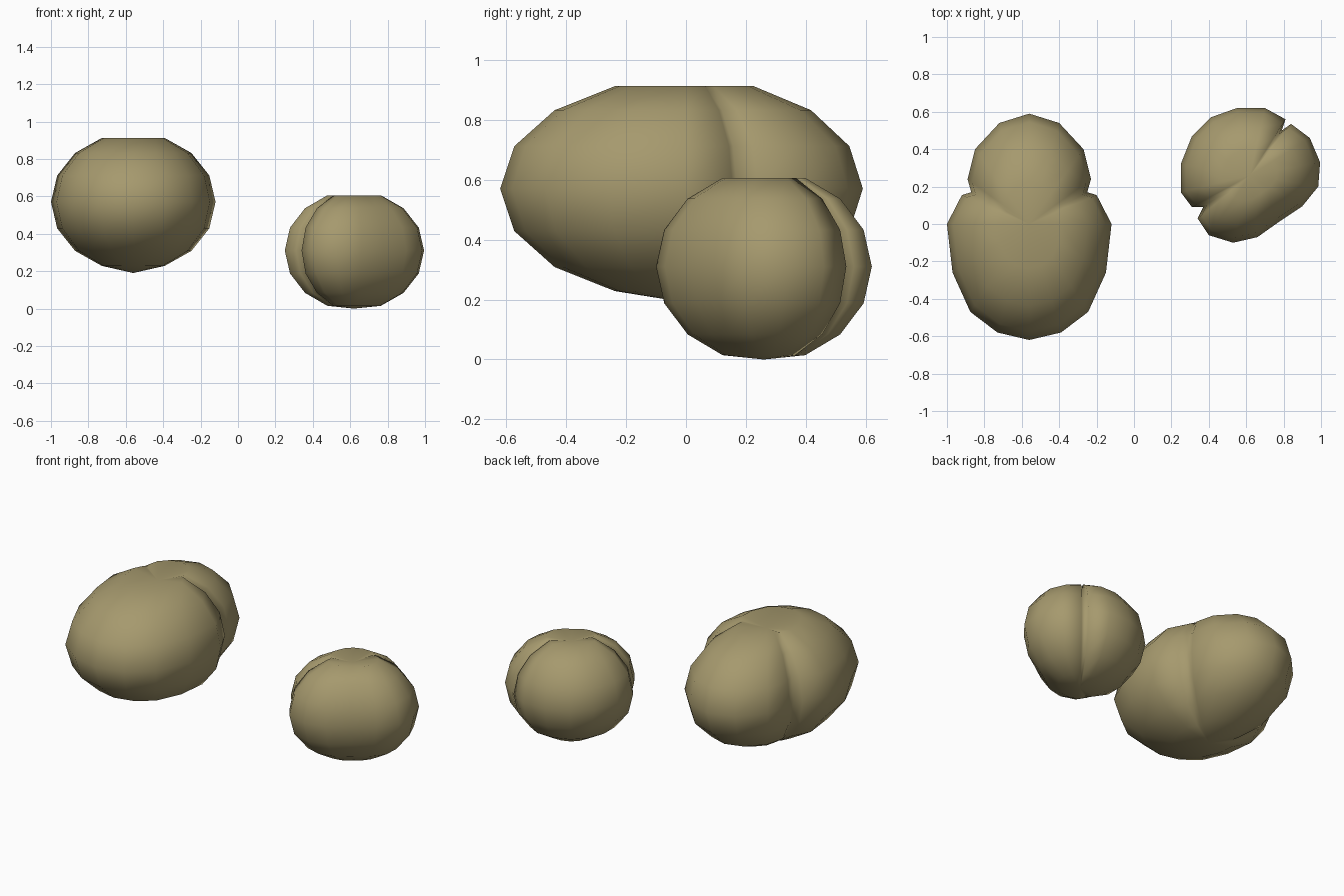
import bpy, bmesh, math

if "Cube" in bpy.data.objects:
    bpy.data.objects.remove(bpy.data.objects["Cube"])

mat = bpy.data.materials.new("khaki stone")
mat.diffuse_color = (0.38, 0.32, 0.155, 1)
mat.use_nodes = True
mat.node_tree.nodes["Principled BSDF"].inputs["Base Color"].default_value = mat.diffuse_color


def lobed_stone(name, centre, outline, height, top, bottom):
    """Loft a grooved plan outline over eight sphere rings, with a dimpled top pole."""
    cx, cy, cz = centre
    bm = bmesh.new()
    rings = []
    for i in range(1, 8):
        lat = math.radians(-90 + 22.5 * i)
        s, z = math.cos(lat), cz + height * math.sin(lat)
        rings.append([bm.verts.new((cx + (x - cx) * s, cy + (y - cy) * s, z))
                      for x, y in outline])
    low = bm.verts.new((cx, cy, bottom))
    high = bm.verts.new((cx, cy, top))
    n = len(outline)
    for j in range(n):
        k = (j + 1) % n
        for a, b in zip(rings, rings[1:]):
            bm.faces.new((a[j], a[k], b[k], b[j]))
        bm.faces.new((low, rings[0][k], rings[0][j]))
        bm.faces.new((high, rings[-1][j], rings[-1][k]))
    bmesh.ops.recalc_face_normals(bm, faces=bm.faces)
    for f in bm.faces:
        f.smooth = True
    me = bpy.data.meshes.new(name)
    bm.to_mesh(me)
    bm.free()
    me.materials.append(mat)
    ob = bpy.data.objects.new(name, me)
    bpy.context.collection.objects.link(ob)
    return ob


# large stone: half outline mirrored about its own axis, groove towards the back
half = [(0.17, -0.58), (0.315, -0.47), (0.41, -0.26), (0.44, 0.0), (0.36, 0.155),
        (0.31, 0.17), (0.33, 0.24), (0.29, 0.40), (0.16, 0.54)]
large = ([(-0.56, -0.62)] + [(-0.56 + x, y) for x, y in half] + [(-0.56, 0.59)]
         + [(-0.56 - x, y) for x, y in reversed(half)])
lobed_stone("large_stone", (-0.56, 0.0, 0.57), large, 0.37, 0.88, 0.19)

# small stone: rotated, with a diagonal groove
small = [(0.53, -0.10), (0.66, -0.07), (0.78, 0.015), (0.90, 0.095), (0.985, 0.20),
         (0.995, 0.33), (0.94, 0.46), (0.84, 0.535), (0.79, 0.50), (0.81, 0.56),
         (0.70, 0.62), (0.55, 0.62), (0.41, 0.57), (0.31, 0.47), (0.25, 0.32),
         (0.25, 0.17), (0.31, 0.09), (0.37, 0.09), (0.34, 0.03), (0.40, -0.06)]
lobed_stone("small_stone", (0.62, 0.26, 0.31), small, 0.32, 0.58, 0.0)
